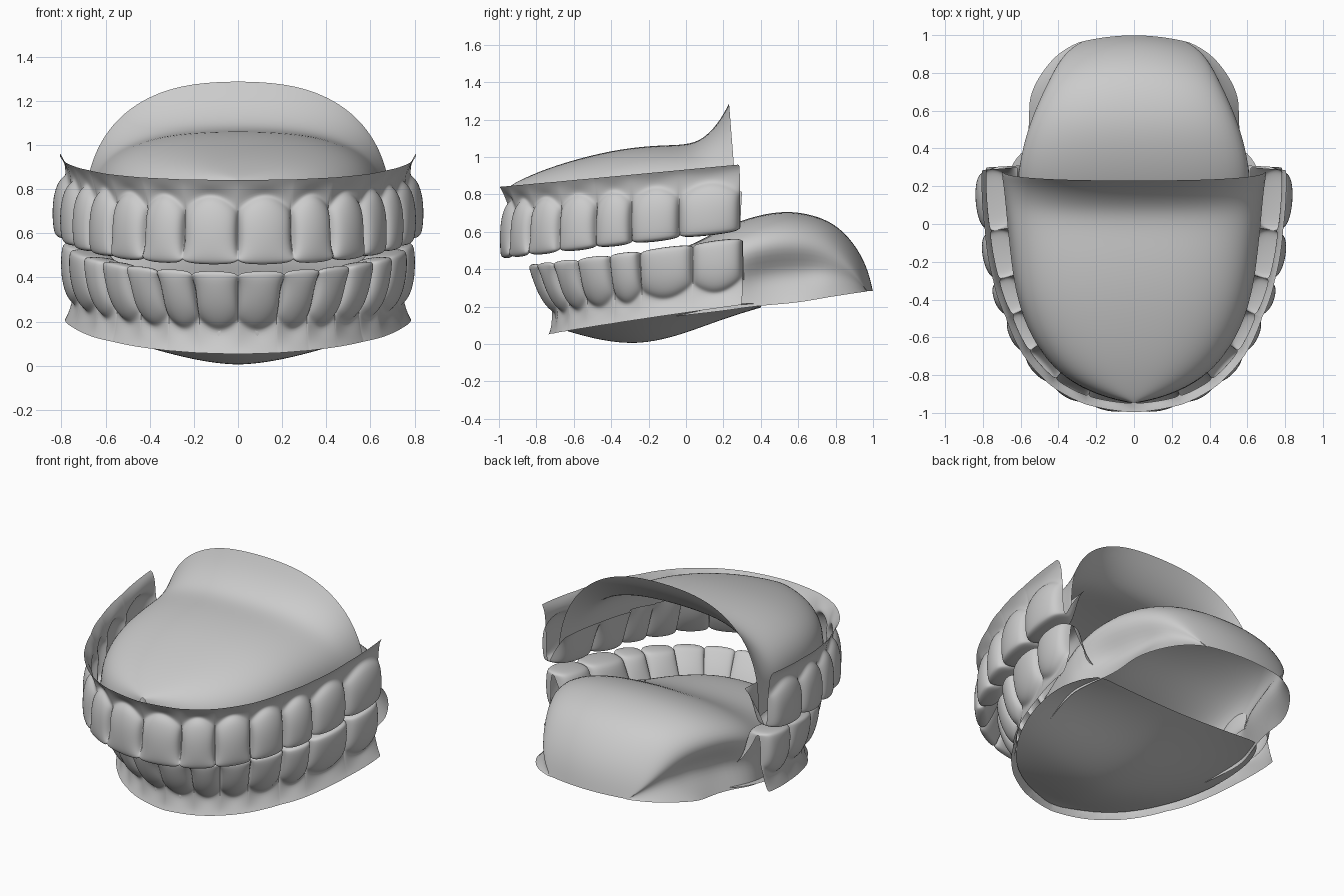
import bpy, math
from mathutils import Vector as V

if "Cube" in bpy.data.objects:
    bpy.data.objects.remove(bpy.data.objects["Cube"])


def loft(name, rows):
    """Smooth sheet through rows of points."""
    n = len(rows[0])
    verts = [tuple(p) for r in rows for p in r]
    faces = [(i * n + j, i * n + j + 1, (i + 1) * n + j + 1, (i + 1) * n + j)
             for i in range(len(rows) - 1) for j in range(n - 1)]
    me = bpy.data.meshes.new(name)
    me.from_pydata(verts, [], faces)
    me.polygons.foreach_set("use_smooth", [True] * len(me.polygons))
    ob = bpy.data.objects.new(name, me)
    bpy.context.collection.objects.link(ob)
    s = ob.modifiers.new("smooth", 'SUBSURF')
    s.levels = s.render_levels = 2
    return ob


def both_sides(half):
    return [(-p[0],) + tuple(p[1:]) for p in reversed(half[1:])] + list(half)


def spow(c, e):
    return math.copysign(abs(c) ** e, c)


def mix(a, b, s):
    return a + (b - a) * s


# Per tooth, incisor to second molar: thickness and bite-edge share of it
depths = [0.12, 0.12, 0.15, 0.18, 0.19, 0.22, 0.22]
edges = [0.45, 0.45, 0.5, 0.72, 0.8, 0.85, 0.85]
# Tooth boundaries along each half arch
upper = [(0, -.975), (.25, -.935), (.43, -.84), (.575, -.685), (.67, -.49), (.74, -.30), (.79, -.04), (.815, .285)]
lower = [(0, -.83), (.21, -.79), (.37, -.71), (.51, -.59), (.62, -.42), (.70, -.26), (.76, .03), (.775, .30)]


def stations(pts):
    """Along the half arch: point, smooth normal, tooth normal, u, bulge, depth, edge."""
    vs = [V((x, y, 0)) for x, y in pts]
    ts = [(b - a).normalized() for a, b in zip(vs, vs[1:])]
    vt = [V((1, 0, 0))] + [(a + b).normalized() for a, b in zip(ts, ts[1:])] + [ts[-1]]
    for i, t in enumerate(ts):
        for u in (-1, -.93, -.72, -.25, .25, .72, .93) + ((1,) if i == 6 else ()):
            f = (u + 1) / 2
            smooth = mix(vt[i], vt[i + 1], f).normalized()
            tan = smooth if abs(u) == 1 else mix(smooth, t, .6).normalized()
            s = (1 - abs(u) ** 3.2) ** .45
            yield (mix(vs[i], vs[i + 1], f), V((smooth.y, -smooth.x, 0)),
                   V((tan.y, -tan.x, 0)), u, s, depths[i], edges[i])


def jaw(name, pts, bite, root, gum_outer, gum_inner, lean):
    """One continuous skin: outer gum, crowns with grooves between, inner gum."""
    half = []
    for p, gn, n, u, s, d, e in stations(pts):
        zb, zr = bite(p.y), root(p.y)
        k, r = 1 - s, .24 * u * u
        m = .03 - d * e / 2
        crown = [(mix(-.04, -.03, s), .0 + r), (mix(-.045, .008, s), .05 + r),
                 (mix(-.045, .036, s), .36 + .3 * r), (mix(-.045, .038, s), .72),
                 (mix(m + .01, .030, s), .95 - .06 * k), (mix(m + .005, .010, s), 1 - .08 * k),
                 (mix(m - .005, .03 - d * e * .85, s), .99 - .08 * k),
                 (mix(m - .01, .025 - d * e, s), .92 - .05 * k),
                 (mix(m - .04, .03 - d * mix(e, 1, .7), s), .65), (mix(.05 - d, .03 - d, s), .3)]
        sag = .008 * (1 - u * u)
        row = [p + gn * (o + sag) + V((0, 0, z)) for o, z in gum_outer(p.y)]
        row += [p + n * (o - lean(p.y) * (1 - h)) + V((0, 0, mix(zr, zb, h))) for o, h in crown]
        row += [p + gn * (o + sag) + V((0, 0, z)) for o, z in gum_inner(p.y, d)]
        half.append(row)
    for q in half[0]:
        q.x = 0
    left = [[V((-q.x, q.y, q.z)) for q in r] for r in reversed(half[1:])]
    loft(name, left + half)


# Upper gum and teeth
def upper_outer(y):
    top, f = .838 + (y + 1) * .095, (y + 1) / 1.3
    return [(.022 - .032 * f, top), (0 - .035 * f, top - .035)]


jaw("upper_gum_and_teeth", upper, lambda y: .452 + (y + 1) * .113, lambda y: .77 + (y + 1) * .085,
    upper_outer, lambda y, d: [(.02 - d, .74 + (y + 1) * .06)], lambda y: 0)


# Lower gum and teeth, leaning outward at the front
def low_lean(y):
    return .10 * (1 - min(1, (y + .84) / 1.1))


def lower_outer(y):
    z = .065 + (y + .74) * .14
    return [(.008 - low_lean(y) * 1.05, z), (-.014 - low_lean(y), z + .04)]


jaw("lower_gum_and_teeth", lower, lambda y: .425 + (y + .85) * .13, lambda y: .155 + (y + .85) * .115,
    lower_outer, lambda y, d: [(-d - .03 - .6 * low_lean(y), .17 + (y + .74) * .13)], low_lean)

# Palate: arched sections (y, half width, crown z, edge z)
palate = [(-.945, .03, .84, .66), (-.92, .15, .86, .65), (-.85, .32, .895, .63), (-.73, .46, .945, .63),
          (-.55, .57, 1.0, .64), (-.35, .63, 1.045, .65), (-.15, .655, 1.065, .65), (0, .67, 1.065, .65),
          (.09, .68, 1.095, .65), (.17, .69, 1.18, .65), (.215, .70, 1.26, .65), (.23, .70, 1.29, .65)]
rows = []
for y, w, top, ze in palate:
    row = []
    power = mix(.60, .82, min(1, max(0, y / .2)))
    for k in range(17):
        q = math.pi * k / 16
        s = max(0.0, math.sin(q)) ** power
        row.append(V((-spow(math.cos(q), 0.8) * w, y + .05 * max(0, y) / .23 * (1 - s), ze + (top - ze) * s)))
    rows.append(row)
loft("palate", rows)

# Mouth floor: shallow bowl (y, half width, edge z, lowest z)
floor = [(-.715, .06, .09, .085), (-.66, .25, .10, .078), (-.56, .41, .115, .045), (-.42, .53, .135, .012),
         (-.26, .62, .155, -.004), (-.08, .68, .18, .03), (.1, .70, .205, .095), (.25, .68, .215, .15),
         (.40, .60, .22, .195)]
rows = []
for y, w, ze, low in floor:
    rows.append([V((w * k / 6, y, ze - (ze - low) * (1 - abs(k / 6) ** 1.6))) for k in range(-6, 7)])
loft("mouth_floor", rows)

# Tongue: hollow body (y, half width, top z, skirt half width, skirt z)
tongue = [(-.70, .08, .24, .08, .13), (-.66, .20, .32, .2, .13), (-.57, .33, .375, .33, .13),
          (-.38, .46, .42, .46, .13), (-.15, .55, .455, .55, .14), (.05, .60, .54, .60, .16),
          (.22, .635, .635, .64, .18), (.38, .62, .69, .58, .205), (.53, .575, .715, .55, .215),
          (.68, .52, .695, .56, .23), (.82, .46, .635, .52, .25), (.93, .40, .50, .45, .265),
          (.98, .34, .38, .38, .275), (1.0, .28, .285, .30, .28)]
rows = []
for y, w, top, sw, sz in tongue:
    h = top - sz
    pinch = .8 if .3 < y < .7 else .9 if y > .3 else .98
    half = [(0, y, top), (w * .35, y, top - .01 * h), (w * .68, y, top - .07 * h), (w * .92, y, top - .2 * h),
            (w * 1.0, y, top - .4 * h), (w * pinch, y, top - .65 * h),
            ((w * pinch + sw) / 2, y, sz + .15 * h), (sw, y, sz)]
    bow = .45 * max(0, (y - .6) / .4)
    rows.append([V((x, yy - bow * x * x, z)) for x, yy, z in both_sides(half)])
loft("tongue", rows)
